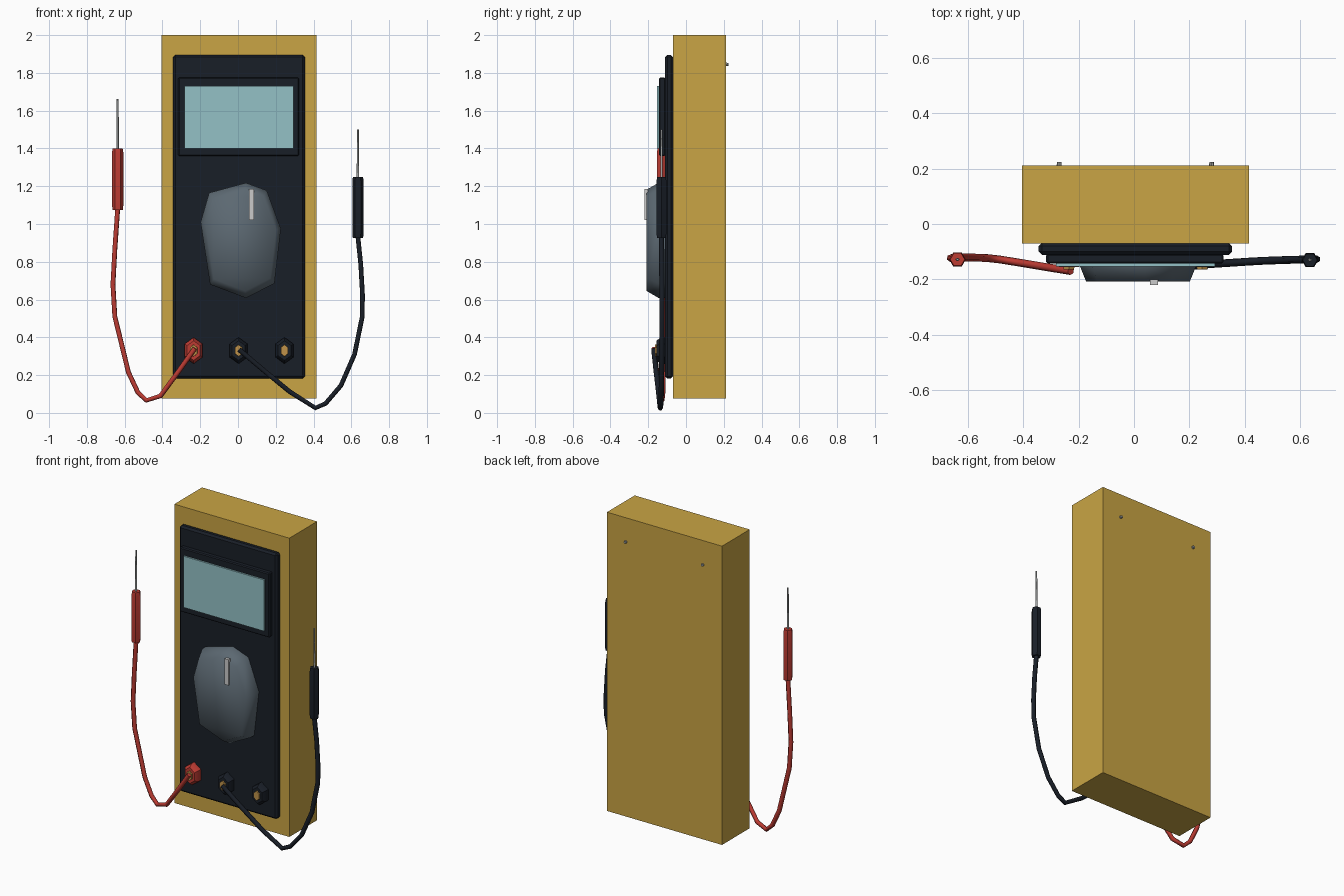
import bpy, bmesh, math
from mathutils import Vector

if "Cube" in bpy.data.objects:
    bpy.data.objects.remove(bpy.data.objects["Cube"])


def material(name, r, g, b):
    m = bpy.data.materials.new(name)
    m.diffuse_color = [(c / 255) ** 2.2 for c in (r, g, b)] + [1]
    m.use_nodes = True
    m.node_tree.nodes["Principled BSDF"].inputs["Base Color"].default_value = m.diffuse_color
    return m


YELLOW = material("yellow", 200, 163, 70)
DARK = material("dark", 31, 36, 44)
SCREEN = material("screen", 146, 192, 197)
KNOB = material("slate", 92, 104, 113)
RED = material("red", 188, 62, 54)
BRASS = material("brass", 190, 145, 75)
STEEL = material("steel", 165, 168, 168)
WHITE = material("white", 215, 218, 218)


def finish(name, bm, mat, smooth=None):
    bmesh.ops.recalc_face_normals(bm, faces=bm.faces)
    me = bpy.data.meshes.new(name)
    bm.to_mesh(me)
    bm.free()
    ob = bpy.data.objects.new(name, me)
    bpy.context.collection.objects.link(ob)
    me.materials.append(mat)
    if smooth:
        bpy.context.view_layer.objects.active = ob
        bpy.ops.object.select_all(action='DESELECT')
        ob.select_set(True)
        bpy.ops.object.shade_smooth_by_angle(angle=math.radians(smooth))
    return ob


def box(name, x, y, z, mat, bevel=0):
    bm = bmesh.new()
    bmesh.ops.create_cube(bm, size=1)
    for v in bm.verts:
        v.co = [r[0] + (c + 0.5) * (r[1] - r[0]) for r, c in zip((x, y, z), v.co)]
    if bevel:
        bmesh.ops.bevel(bm, geom=bm.edges[:], offset=bevel, segments=1, affect='EDGES')
    return finish(name, bm, mat)


def loft(name, rings, mat, smooth=None):
    """Closed solid through rings of equal point count."""
    bm = bmesh.new()
    rows = [[bm.verts.new(p) for p in ring] for ring in rings]
    n = len(rows[0])
    for a, b in zip(rows, rows[1:]):
        for i in range(n):
            bm.faces.new((a[i], a[(i + 1) % n], b[(i + 1) % n], b[i]))
    bm.faces.new(rows[0])
    bm.faces.new(rows[-1])
    return finish(name, bm, mat, smooth)


def ring_y(x, y, z, rx, rz, n):
    return [(x + rx * math.sin(2 * math.pi * i / n), y,
             z + rz * math.cos(2 * math.pi * i / n)) for i in range(n)]


def ring_z(x, y, z, r, n):
    return [(x + r * math.cos(2 * math.pi * i / n),
             y + r * math.sin(2 * math.pi * i / n), z) for i in range(n)]


# case, face plate and display
box("case", (-0.405, 0.415), (-0.07, 0.212), (0.075, 2.0), YELLOW)
box("face_plate", (-0.344, 0.354), (-0.111, -0.068), (0.182, 1.895), DARK, 0.012)
box("display_bezel", (-0.317, 0.323), (-0.143, -0.108), (1.36, 1.775), DARK, 0.006)
box("display_screen", (-0.282, 0.293), (-0.154, -0.14), (1.40, 1.73), SCREEN)

# rotary dial, an uneven tapered octagon
outline = [(0.042, 1.218), (0.152, 1.178), (0.227, 0.976), (0.193, 0.685),
           (0.042, 0.608), (-0.148, 0.68), (-0.198, 1.01), (-0.153, 1.165)]
cx, cz = 0.012, 0.92
loft("dial", [[(cx + (x - cx) * s, y, cz + (z - cz) * s) for x, z in outline]
              for y, s in ((-0.108, 1.0), (-0.145, 1.0), (-0.208, 0.88))], KNOB, 80)
box("dial_pointer", (0.058, 0.086), (-0.22, -0.2), (1.02, 1.185), WHITE)

# input jacks
for name, x, mat in (("red", -0.235, RED), ("common", 0.003, DARK), ("spare", 0.246, DARK)):
    loft(name + "_jack", [ring_y(x, -0.108, 0.33, 0.055, 0.07, 6),
                          ring_y(x, -0.135, 0.33, 0.055, 0.07, 6),
                          ring_y(x, -0.156, 0.33, 0.04, 0.052, 6)], mat, 40)
    loft(name + "_jack_contact", [ring_y(x, -0.14, 0.33, 0.024, 0.034, 6),
                                  ring_y(x, -0.164, 0.33, 0.022, 0.031, 6)], BRASS)


# test leads: cable, grip and metal tip
def lead(name, path, mat, top_of_grip, top_of_tip):
    cu = bpy.data.curves.new(name + "_cable", 'CURVE')
    cu.dimensions = '3D'
    cu.bevel_depth = 0.014
    cu.bevel_resolution = 1
    cu.use_fill_caps = True
    sp = cu.splines.new('POLY')
    sp.points.add(len(path) - 1)
    for p, co in zip(sp.points, path):
        p.co = (*co, 1)
    cu.materials.append(mat)
    bpy.context.collection.objects.link(bpy.data.objects.new(name + "_cable", cu))
    x, y, z = path[-1]
    loft(name + "_probe_grip", [ring_z(x, y, h, r, 6) for h, r in
                                ((z - 0.005, 0.027), (z + 0.02, 0.03),
                                 (top_of_grip - 0.02, 0.03), (top_of_grip, 0.026))], mat, 40)
    loft(name + "_probe_tip", [ring_z(x, y, top_of_grip - 0.02, 0.007, 6),
                               ring_z(x, y, top_of_tip, 0.005, 6)], STEEL, 70)


lead("red", [(-0.228, -0.17, 0.342), (-0.32, -0.155, 0.212), (-0.41, -0.14, 0.09),
             (-0.485, -0.128, 0.066), (-0.53, -0.123, 0.108), (-0.58, -0.121, 0.215),
             (-0.652, -0.121, 0.51), (-0.662, -0.123, 0.68), (-0.652, -0.125, 0.865),
             (-0.637, -0.128, 1.08)], RED, 1.40, 1.663)
lead("black", [(0.006, -0.17, 0.335), (0.14, -0.158, 0.222), (0.274, -0.145, 0.112),
               (0.41, -0.136, 0.026), (0.464, -0.133, 0.05), (0.545, -0.13, 0.145),
               (0.617, -0.128, 0.31), (0.658, -0.127, 0.51), (0.659, -0.127, 0.627),
               (0.65, -0.128, 0.785), (0.635, -0.13, 0.93)], DARK, 1.25, 1.50)

# rear screws
for side, x in (("left", -0.27), ("right", 0.28)):
    loft("rear_screw_" + side, [ring_y(x, 0.2, 1.845, 0.01, 0.01, 8),
                                ring_y(x, 0.224, 1.845, 0.008, 0.008, 8)], STEEL)
